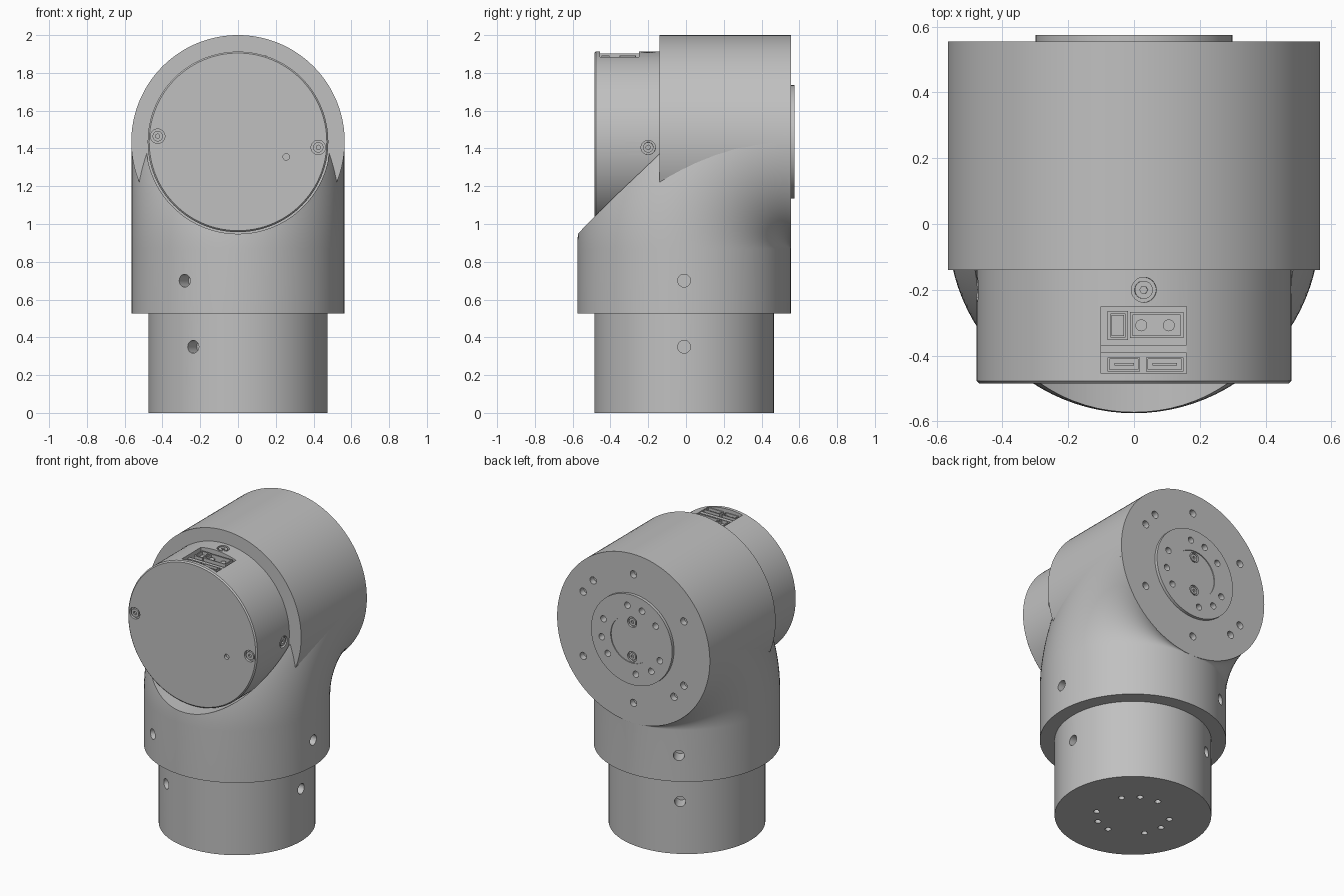
import bpy, bmesh
from math import sin, cos, pi, radians
from mathutils import Vector, Matrix

if "Cube" in bpy.data.objects:
    bpy.data.objects.remove(bpy.data.objects["Cube"])

GREY = bpy.data.materials.new("plain grey")
GREY.use_nodes = True
GREY.diffuse_color = (0.53, 0.53, 0.53, 1)
for node in GREY.node_tree.nodes:
    if node.type == 'BSDF_PRINCIPLED':
        node.inputs["Base Color"].default_value = GREY.diffuse_color

R, R_CAP, AXIS_Z, AXIS_Y = 0.565, 0.478, 1.435, -0.01
BACK, BARREL_FRONT, CAP_FRONT = 0.555, -0.14, -0.485
X, Y, Z = Vector((1, 0, 0)), Vector((0, 1, 0)), Vector((0, 0, 1))


def add_rod(bm, p, q, r, seg=24):
    p, q = Vector(p), Vector(q)
    turn = (q - p).to_track_quat('Z', 'Y').to_matrix().to_4x4()
    bmesh.ops.create_cone(bm, cap_ends=True, segments=seg, radius1=r, radius2=r,
                          depth=(q - p).length,
                          matrix=Matrix.Translation((p + q) / 2) @ turn)


def add_box(bm, x0, x1, y0, y1, z0, z1):
    m = Matrix.Translation(((x0 + x1) / 2, (y0 + y1) / 2, (z0 + z1) / 2))
    bmesh.ops.create_cube(bm, size=1, matrix=m @ Matrix.Diagonal((x1 - x0, y1 - y0, z1 - z0, 1)))


def make(name, bm):
    bmesh.ops.recalc_face_normals(bm, faces=bm.faces)
    me = bpy.data.meshes.new(name)
    bm.to_mesh(me)
    bm.free()
    me.materials.append(GREY)
    ob = bpy.data.objects.new(name, me)
    bpy.context.scene.collection.objects.link(ob)
    return ob


def rods(name, *items):
    bm = bmesh.new()
    for item in items:
        add_rod(bm, *item)
    return make(name, bm)


def boxes(name, *items):
    bm = bmesh.new()
    for item in items:
        add_box(bm, *item)
    return make(name, bm)


def cut(cutter, *targets):
    """Subtract the cutter from each target, then discard it."""
    cutter.hide_render = True
    for ob in targets:
        mod = ob.modifiers.new("cut", 'BOOLEAN')
        mod.operation, mod.solver, mod.object = 'DIFFERENCE', 'EXACT', cutter
        bpy.context.view_layer.update()
        graph = bpy.context.evaluated_depsgraph_get()
        me = bpy.data.meshes.new_from_object(ob.evaluated_get(graph))
        ob.modifiers.clear()
        ob.data = me
    bpy.data.objects.remove(cutter)


def polar(r, deg):
    return r * cos(radians(deg)), r * sin(radians(deg))


def bolt_angles(start, extras):
    return [start + 60 * k for k in range(6)] + extras


# Elbow: a tube that rises, then turns a quarter circle towards the back
bm = bmesh.new()
SEG, STEPS = 96, 40
PIVOT_Z = AXIS_Z - R
rings = []
for i in range(-1, STEPS + 1):
    t = radians(88) * max(i, 0) / STEPS
    base = 0.525 if i < 0 else PIVOT_Z
    ring = []
    for k in range(SEG):
        a = 2 * pi * k / SEG
        d = R * (1 + cos(a))
        ring.append(bm.verts.new((R * sin(a), BACK - d * cos(t), base + d * sin(t))))
    rings.append(ring)
for a, b in zip(rings, rings[1:]):
    for k in range(SEG):
        n = (k + 1) % SEG
        bm.faces.new((a[k], a[n], b[n], b[k]))
bm.faces.new(rings[0])
bm.faces.new(rings[-1])
bmesh.ops.remove_doubles(bm, verts=bm.verts, dist=1e-5)
elbow = make("elbow", bm)

# Barrel, rear output flange and base spigot
barrel = rods("barrel", ((0, BARREL_FRONT, AXIS_Z), (0, BACK, AXIS_Z), R, 128))
flange = rods("rear_flange", ((0, 0.5, AXIS_Z), (0, 0.575, AXIS_Z), 0.3, 96))
spigot = rods("base_spigot", ((0, AXIS_Y, 0), (0, AXIS_Y, 0.56), R_CAP - 0.003, 128))

# Front motor cap with a chamfered rim
bm = bmesh.new()
add_rod(bm, (0, CAP_FRONT, AXIS_Z), (0, -0.1, AXIS_Z), R_CAP, 128)
rim = [e for e in bm.edges if all(v.co.y < CAP_FRONT + 0.01 for v in e.verts)]
bmesh.ops.bevel(bm, geom=rim, offset=0.008, segments=1, affect='EDGES')
cap = make("motor_cap", bm)

# Clearance bore around the cap
cut(rods("bore", ((0, -1, AXIS_Z), (0, -0.12, AXIS_Z), 0.487, 128)), elbow)


# Three radial holes in the elbow and three in the spigot
def radial_holes(r, z):
    out = []
    for deg in (0, 120, 240):
        x, y = polar(1, deg)
        d = Vector((x, y, 0))
        c = Vector((0, AXIS_Y, z))
        out.append((c + d * (r - 0.1), c + d * (r + 0.1), 0.034))
    return rods("radial_holes", *out)


cut(radial_holes(R, 0.7), elbow)
cut(radial_holes(R_CAP, 0.35), spigot)

# Bolt circles on the back
holes = []
for r, size, angles in ((0.43, 0.024, bolt_angles(30, [46, 226])),
                        (0.225, 0.021, bolt_angles(22, [110, 230, 350]))):
    for deg in angles:
        x, z = polar(r, deg)
        holes.append(((x, BACK - 0.04, AXIS_Z + z), (x, BACK + 0.1, AXIS_Z + z), size))
cut(rods("back_holes", *holes), barrel, elbow, flange)

# Bolt circle under the base
holes = []
for deg in bolt_angles(32, [61, 181, 301]):
    x, y = polar(0.225, deg)
    holes.append(((x, y + AXIS_Y, -0.1), (x, y + AXIS_Y, 0.05), 0.019))
cut(rods("base_holes", *holes), spigot)

# Hub recess in the flange
cut(rods("hub_recess", ((0, 0.569, AXIS_Z), (0, 0.7, AXIS_Z), 0.155, 64)), flange)


def screw(name, target, p, n, r):
    """Counterbore the target and seat a socket-head screw in it."""
    p = Vector(p)
    cut(rods("counterbore", (p - n * 0.018, p + n * 0.05, r, 32)), target)
    head = rods(name, (p - n * 0.025, p - n * 0.003, r * 0.72, 32))
    cut(rods("socket", (p - n * 0.014, p + n * 0.05, r * 0.32, 6)), head)


for side, dz in (("upper", 0.115), ("lower", -0.115)):
    screw("hub_screw_" + side, flange, (0, 0.569, AXIS_Z + dz), Y, 0.034)
for name, deg in (("right", 176), ("left", -4)):
    x, z = polar(0.426, deg)
    screw("face_screw_" + name, cap, (x, CAP_FRONT, AXIS_Z + z), -Y, 0.038)
for name, deg in (("top", 86.4), ("left", -3.6), ("right", 176.4)):
    x, z = polar(1, deg)
    n = Vector((x, 0, z))
    screw("rim_screw_" + name, cap, n * R_CAP + Vector((0, -0.2, AXIS_Z)), n, 0.038)

# Small indicator hole on the cap face
cut(rods("indicator_hole", ((0.255, -0.6, 1.355), (0.255, CAP_FRONT + 0.02, 1.355), 0.017)), cap)

# Connector pocket on top of the cap, with its fittings
FLOOR, TOP = 1.82, 1.892
cut(boxes("pocket", (-0.1, 0.16, -0.455, -0.25, FLOOR, 2.1)), cap)


def shell(name, x0, x1, y0, y1, wall):
    ob = boxes(name, (x0, x1, y0, y1, FLOOR - 0.01, TOP))
    cut(boxes("hollow", (x0 + wall, x1 - wall, y0 + wall, y1 - wall, FLOOR + 0.015, 2)), ob)


shell("switch_frame", -0.08, -0.018, -0.352, -0.265, 0.008)
shell("power_socket", -0.012, 0.15, -0.347, -0.268, 0.008)
shell("port_right", -0.08, 0.018, -0.448, -0.405, 0.006)
shell("port_left", 0.036, 0.15, -0.448, -0.405, 0.006)
boxes("switch_rocker", (-0.068, -0.03, -0.34, -0.277, FLOOR, TOP - 0.02))
boxes("pocket_shelf", (-0.1, 0.16, -0.392, -0.368, FLOOR - 0.01, TOP - 0.01))
boxes("port_tongues", (-0.06, 0, -0.43, -0.422, FLOOR, TOP - 0.01),
      (0.056, 0.13, -0.43, -0.422, FLOOR, TOP - 0.01))
rods("power_pins", *[((x, -0.308, FLOOR), (x, -0.308, TOP - 0.012), 0.018)
                     for x in (0.022, 0.106)])

# Smooth shading with crisp edges
for ob in bpy.context.scene.collection.objects:
    if ob.type == 'MESH':
        ob.data.shade_smooth()
        ob.data.set_sharp_from_angle(angle=radians(30))
